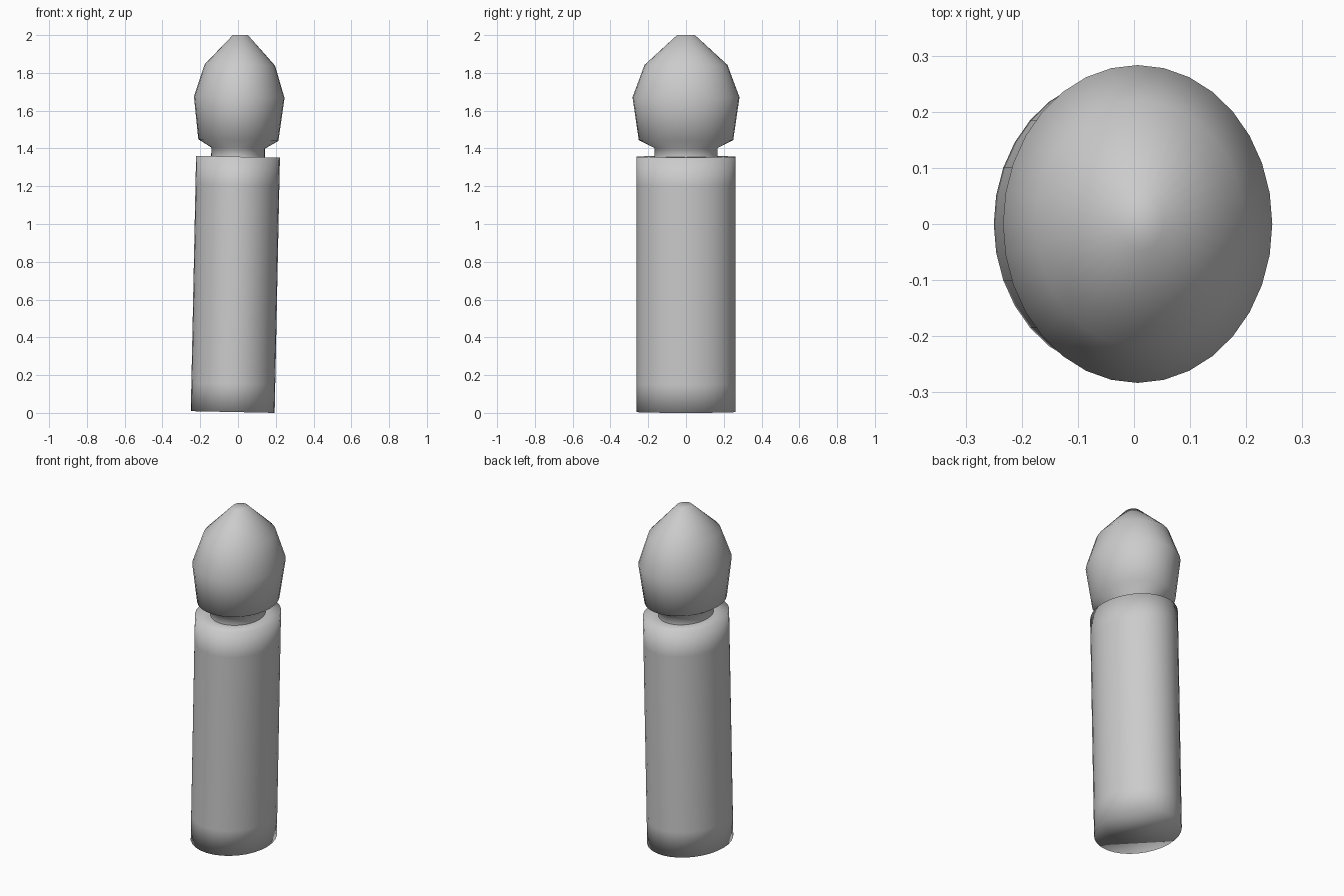
import bpy, bmesh, math

if "Cube" in bpy.data.objects:
    bpy.data.objects.remove(bpy.data.objects["Cube"])

SIDES = 32
DEPTH = 1.18            # cross-section is an ellipse, deeper in y
TILT = 0.0207           # the whole piece leans slightly to +x
BASE = (-0.028, 0, 0.0046)


def loft(name, profile, cap_bottom=False, cap_top=False):
    """Stack elliptical rings from (x radius, height) pairs."""
    bm = bmesh.new()
    rings = []
    for r, z in profile:
        ring = []
        for i in range(SIDES):
            a = 2 * math.pi * i / SIDES
            ring.append(bm.verts.new((r * math.cos(a), r * DEPTH * math.sin(a), z)))
        rings.append(ring)
    for low, high in zip(rings, rings[1:]):
        for i in range(SIDES):
            j = (i + 1) % SIDES
            bm.faces.new((low[i], low[j], high[j], high[i]))
    if cap_bottom:
        bm.faces.new(rings[0][::-1])
    if cap_top:
        bm.faces.new(rings[-1])
    for f in bm.faces:
        f.smooth = True
    mesh = bpy.data.meshes.new(name)
    bm.to_mesh(mesh)
    bm.free()
    obj = bpy.data.objects.new(name, mesh)
    bpy.context.collection.objects.link(obj)
    obj.location = BASE
    obj.rotation_euler = (0, TILT, 0)
    return obj


# Cylindrical shaft with support loops, flat shoulder running in to the neck
loft("shaft", [(0.222, 0), (0.222, 0.15), (0.222, 1.20), (0.222, 1.352),
               (0.142, 1.352)], cap_bottom=True)

# Neck and pointed bulb
loft("bulb_head", [(0.142, 1.352), (0.142, 1.398), (0.212, 1.44), (0.240, 1.667),
                   (0.186, 1.838), (0.040, 1.996)], cap_top=True)
